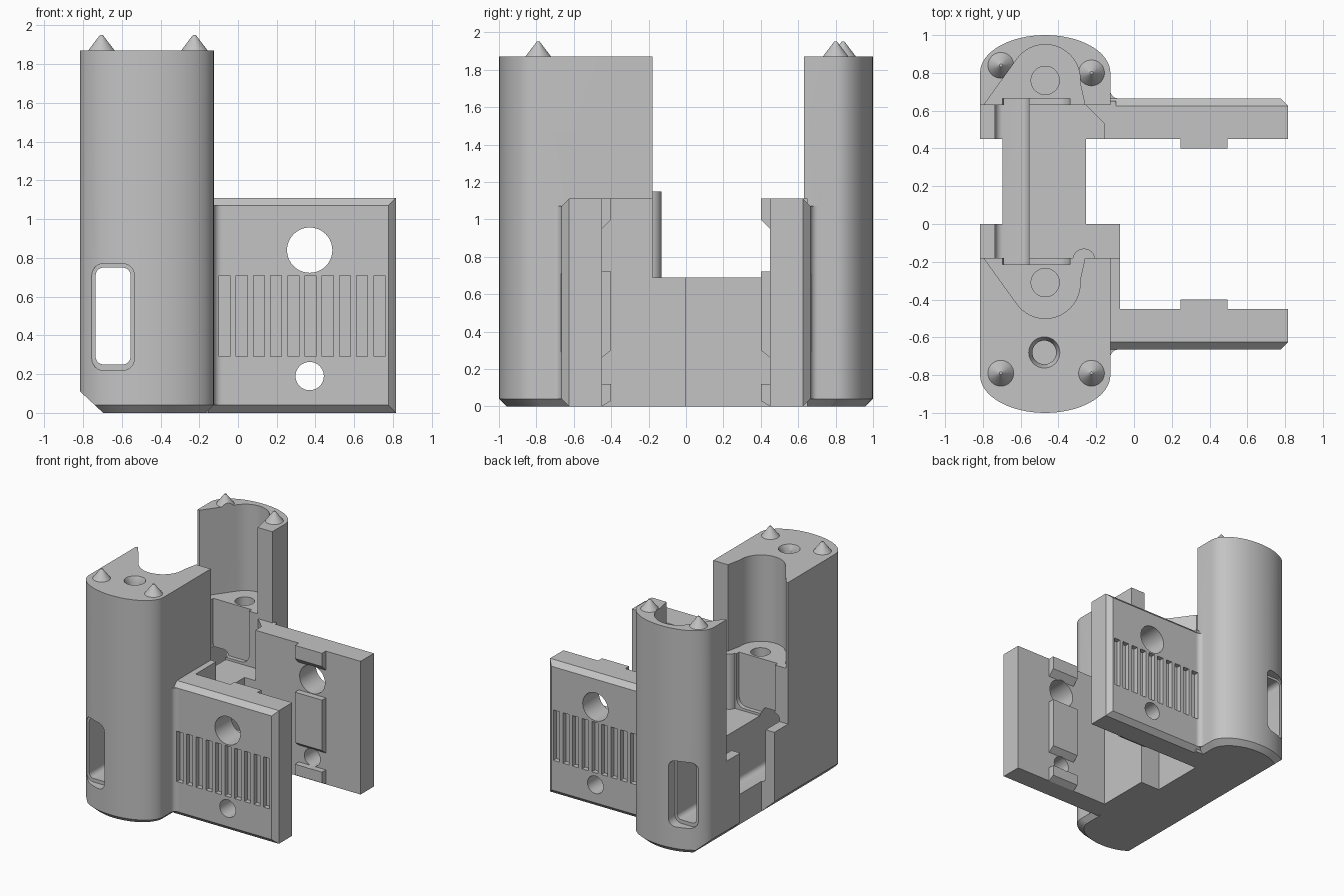
import bpy, bmesh, math

if "Cube" in bpy.data.objects:
    bpy.data.objects.remove(bpy.data.objects["Cube"], do_unlink=True)

grey = bpy.data.materials.new("plain_grey")
grey.use_nodes = True
COLOUR = (0.55, 0.55, 0.55, 1)
grey.diffuse_color = COLOUR
grey.node_tree.nodes["Principled BSDF"].inputs["Base Color"].default_value = COLOUR

CX = -0.475        # tower centre line
TOP = 1.87         # tower height
ARM = 1.11         # arm height
FLOOR = 1.15       # pocket floor
LOW = 0.69         # bridge height


def prism(name, pts, lo, hi, axis="z", end=None):
    """Extrude a 2D outline along an axis; end is the outline at lo if it differs."""
    place = {"z": lambda u, v, w: (u, v, w),
             "y": lambda u, v, w: (u, w, v),
             "x": lambda u, v, w: (w, u, v)}[axis]
    bm = bmesh.new()
    a = [bm.verts.new(place(u, v, lo)) for u, v in (end or pts)]
    b = [bm.verts.new(place(u, v, hi)) for u, v in pts]
    bm.faces.new(a)
    bm.faces.new(b)
    for i in range(len(a)):
        j = (i + 1) % len(a)
        bm.faces.new((a[i], a[j], b[j], b[i]))
    bmesh.ops.recalc_face_normals(bm, faces=bm.faces)
    mesh = bpy.data.meshes.new(name)
    bm.to_mesh(mesh)
    bm.free()
    mesh.materials.append(grey)
    obj = bpy.data.objects.new(name, mesh)
    bpy.context.collection.objects.link(obj)
    return obj


def rect(u0, u1, v0, v1):
    return [(u0, v0), (u1, v0), (u1, v1), (u0, v1)]


def arc(u, v, ru, rv, start, stop, n):
    return [(u + ru * math.cos(math.radians(start + (stop - start) * i / n)),
             v + rv * math.sin(math.radians(start + (stop - start) * i / n)))
            for i in range(n + 1)]


def circle(u, v, r, n=32):
    return arc(u, v, r, r, 0, 360, n)[:-1]


def rounded(u0, u1, v0, v1, r):
    return (arc(u1 - r, v1 - r, r, r, 0, 90, 6) + arc(u0 + r, v1 - r, r, r, 90, 180, 6)
            + arc(u0 + r, v0 + r, r, r, 180, 270, 6) + arc(u1 - r, v0 + r, r, r, 270, 360, 6))


def combine(body, parts, operation):
    """Fold parts into the body with booleans, then drop the parts."""
    for part in parts:
        mod = body.modifiers.new("combine", "BOOLEAN")
        mod.operation, mod.solver, mod.object = operation, "EXACT", part
        part.hide_render = True
    bpy.context.view_layer.update()
    done = body.evaluated_get(bpy.context.evaluated_depsgraph_get())
    mesh = bpy.data.meshes.new_from_object(done)
    body.modifiers.clear()
    body.data = mesh
    for part in parts:
        bpy.data.objects.remove(part, do_unlink=True)


solids, cuts = [], []

# Towers: rounded outer end, flat inner face, small bevel at the foot
for s, inner in ((-1, 0.18), (1, 0.63)):
    def outline(half, tip):
        pts = arc(CX, 0.8 - (1 - tip), half, 0.2, 0, 180, 32)
        return [(x, s * y) for x, y in pts + [(CX - half, inner), (CX + half, inner)]]
    solids.append(prism("tower", outline(0.345, 1), 0.04, TOP))
    solids.append(prism("tower_foot", outline(0.345, 1), 0, 0.04, end=outline(0.305, 0.96)))

    # Pocket open at the top and inner face, with a screw hole in its floor
    pocket = [(-0.80, inner), (-0.80, inner - 0.1), (-0.265, inner - 0.1), (-0.265, inner)]
    pocket += arc(CX, inner + 0.135, 0.185, 0.185, -5, 145, 20)
    cuts.append(prism("pocket", [(x, s * y) for x, y in pocket], FLOOR, 2.1))
    cuts.append(prism("screw_hole", circle(CX, s * (inner + 0.13), 0.075), 0.82, FLOOR + 0.1))
    face = sorted((s * (inner - 0.02), s * (inner + 0.035)))
    cuts.append(prism("face_recess", rounded(-0.70, -0.345, 0.71, 1.3, 0.07), *face, axis="y"))

    # Outer lip of the cable window
    cuts.append(prism("window_lip", rounded(-0.76, -0.54, 0.22, 0.77, 0.06),
                      *sorted((s * 0.91, s * 1.1)), axis="y"))

# Locating cones
for x, y in ((-0.71, -0.79), (-0.23, -0.79), (-0.71, 0.84), (-0.23, 0.80)):
    solids.append(prism("locating_cone", circle(x, y, 0.008), TOP - 0.002, 1.95,
                        end=circle(x, y, 0.07)))

# Bridge between the towers
solids += [
    prism("bridge", rect(-0.70, -0.26, -0.2, 0.65), 0, LOW),
    prism("front_block", rect(-0.82, -0.08, -0.2, 0), 0, LOW),
    prism("back_block", rect(-0.82, -0.13, 0.45, 0.65), 0, LOW),
    prism("front_strip", rect(-0.2, -0.08, -0.6, -0.18), 0, ARM),
    prism("arm_gusset", [(-0.26, 0.63), (-0.13, 0.5), (-0.1, 0.5), (-0.1, 0.65), (-0.26, 0.65)], 0, ARM),
    prism("rounded_rib", circle(-0.27, -0.19, 0.06, 24), 0.6, FLOOR),
]

# Arms with bevelled outer edges, gripping pads, slots and holes
for s in (-1, 1):
    def flip(pts):
        return [(s * u, v) for u, v in pts]
    section = [(0.45, 0), (0.625, 0), (0.665, 0.04), (0.665, 1.07), (0.625, ARM), (0.45, ARM)]
    solids.append(prism("arm", flip(section), -0.16, 0.81, "x"))
    fillet = [(-0.15, 0.64), (-0.07, 0.64), (-0.08, 0.665)]
    fillet += arc(-0.09, 0.705, 0.04, 0.04, 270, 180, 6) + [(-0.15, 0.705)]
    solids.append(prism("arm_fillet", [(x, s * y) for x, y in fillet], 0.04, 1.07))
    for low, high, slope in ((0.0, 0.12, 0.03), (0.26, 0.72, 0.04), (0.95, ARM, 0.05)):
        pad = [(0.47, low), (0.45, low), (0.40, low + slope), (0.40, high), (0.47, high)]
        solids.append(prism("pad", flip(pad), 0.24, 0.49, "x"))
    corner = [(0.77, s * 0.666), (0.812, s * 0.624), (0.9, s * 0.7)]
    cuts.append(prism("arm_end_bevel", corner, -0.1, 1.3))
    for i in range(10):
        x = -0.103 + 0.0888 * i
        cuts.append(prism("grip_slot", rect(x, x + 0.057, 0.29, 0.71),
                          *sorted((s * 0.625, s * 0.75)), axis="y"))
for z, r in ((0.84, 0.117), (0.19, 0.073)):
    cuts.append(prism("arm_hole", circle(0.365, z, r, 40), -0.9, 0.9, "y"))

# Cable channel, countersunk top hole and the long side bevel underneath
cuts += [
    prism("cable_channel", rounded(-0.74, -0.56, 0.25, 0.75, 0.04), -1.1, 1.1, "y"),
    prism("top_hole", circle(-0.48, -0.68, 0.063), 1.4, TOP + 0.01),
    prism("countersink", circle(-0.48, -0.68, 0.087), TOP - 0.05, TOP + 0.01,
          end=circle(-0.48, -0.68, 0.06)),
    prism("side_bevel", [(-0.83, 0.12), (-0.70, -0.001), (-0.9, -0.1)], -1.1, 1.1, "y"),
]

body = solids.pop(0)
body.name = "bracket_body"
combine(body, solids, "UNION")
combine(body, cuts, "DIFFERENCE")

# Centre on x and smooth the curved walls
for v in body.data.vertices:
    v.co.x += 0.005
bpy.ops.object.select_all(action="DESELECT")
body.select_set(True)
bpy.context.view_layer.objects.active = body
bpy.ops.object.shade_smooth_by_angle(angle=math.radians(30))
